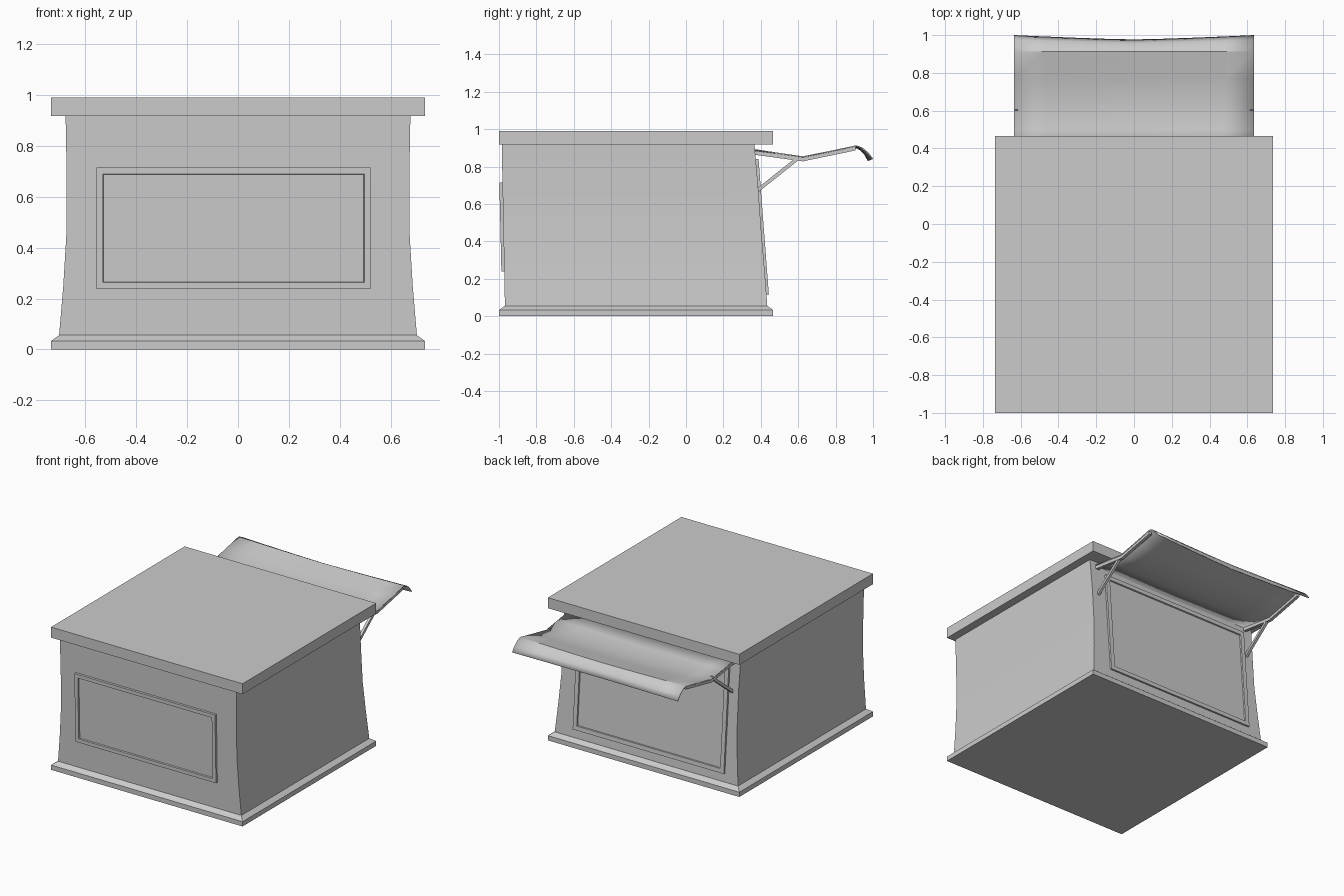
import bpy, bmesh
from mathutils import Vector

if "Cube" in bpy.data.objects:
    bpy.data.objects.remove(bpy.data.objects["Cube"])


def finish(name, bm, smooth=None):
    bmesh.ops.recalc_face_normals(bm, faces=bm.faces)
    me = bpy.data.meshes.new(name)
    bm.to_mesh(me)
    bm.free()
    ob = bpy.data.objects.new(name, me)
    bpy.context.collection.objects.link(ob)
    if smooth:
        bpy.ops.object.select_all(action='DESELECT')
        ob.select_set(True)
        bpy.context.view_layer.objects.active = ob
        bpy.ops.object.shade_smooth_by_angle(angle=smooth)
    return ob


def loft(name, levels, smooth=None):
    """Stack rectangles given as (half width, front y, back y, z)."""
    bm = bmesh.new()
    rings = [[bm.verts.new(p) for p in ((-w, f, z), (w, f, z), (w, b, z), (-w, b, z))]
             for w, f, b, z in levels]
    for lo, hi in zip(rings, rings[1:]):
        for i in range(4):
            j = (i + 1) % 4
            bm.faces.new((lo[i], lo[j], hi[j], hi[i]))
    bm.faces.new(rings[0])
    bm.faces.new(rings[-1])
    return finish(name, bm, smooth)


def framed_panel(name, x0, x1, z0, z1, y_low, y_high, depth, rim, recess):
    """Slanted slab lying on a wall, with a raised rim round a sunken middle."""
    bm = bmesh.new()
    outer = [bm.verts.new(p) for p in
             ((x0, y_low, z0), (x1, y_low, z0), (x1, y_high, z1), (x0, y_high, z1))]
    inner = [bm.verts.new(v.co + Vector((0, depth, 0))) for v in outer]
    face = bm.faces.new(outer)
    bm.faces.new(inner)
    for i in range(4):
        j = (i + 1) % 4
        bm.faces.new((outer[i], outer[j], inner[j], inner[i]))
    bmesh.ops.recalc_face_normals(bm, faces=bm.faces)
    bmesh.ops.inset_individual(bm, faces=[face], thickness=rim)
    bmesh.ops.inset_individual(bm, faces=[face], thickness=0.003, depth=-recess)
    return finish(name, bm)


def strip(name, x, half, profile, thick):
    """Flat bar following a (y, z) path; thickness hangs below the path."""
    bm = bmesh.new()
    rings = [[bm.verts.new((x + sx * half, y, z + dz))
              for sx, dz in ((-1, 0), (1, 0), (1, -thick), (-1, -thick))] for y, z in profile]
    for a, b in zip(rings, rings[1:]):
        for i in range(4):
            j = (i + 1) % 4
            bm.faces.new((a[i], a[j], b[j], b[i]))
    bm.faces.new(rings[0])
    bm.faces.new(rings[-1])
    return finish(name, bm)


# Plinth, flared body and roof slab
loft("plinth", [(0.735, -1, 0.465, 0), (0.735, -1, 0.465, 0.033), (0.703, -0.968, 0.435, 0.056)])
loft("body", [(0.704, -0.968, 0.435, 0.05), (0.687, -0.972, 0.42, 0.25),
              (0.675, -0.976, 0.403, 0.45), (0.674, -0.981, 0.385, 0.70),
              (0.678, -0.985, 0.366, 0.92)], 0.5)
loft("roof", [(0.735, -1, 0.465, 0.917), (0.735, -1, 0.465, 0.99)])

# Framed panels on front and back
framed_panel("front_panel", -0.557, 0.522, 0.238, 0.715, -0.987, -0.998, 0.03, 0.036, 0.010)
framed_panel("back_panel", -0.60, 0.56, 0.115, 0.84, 0.443, 0.388, -0.03, 0.042, 0.009)

# Awning sheet, sagging slightly in the middle
W = 0.635
sheet = [(0.37, 0.893), (0.50, 0.873), (0.625, 0.855), (0.77, 0.884), (0.912, 0.914),
         (0.945, 0.900), (0.975, 0.875), (1.0, 0.842)]
bm = bmesh.new()
cols = 9
rows = []
for k, (y, z) in enumerate(sheet):
    lip = max(0, k - 4) / 3
    row = []
    for c in range(cols):
        x = -W + 2 * W * c / (cols - 1)
        sag = 1 - abs(x / W) ** 1.3
        row.append(bm.verts.new((x, y - 0.023 * lip * sag, z - 0.010 * sag)))
    rows.append(row)
for a, b in zip(rows, rows[1:]):
    for c in range(cols - 1):
        bm.faces.new((a[c], a[c + 1], b[c + 1], b[c]))
awning = finish("awning", bm, 0.6)
solid = awning.modifiers.new("thickness", 'SOLIDIFY')
solid.thickness = 0.006
# keep the sheet's outer face where it was drawn
solid.offset = -1 if awning.data.polygons[0].normal.z > 0 else 1

# Side arms under the awning and diagonal struts to the wall
for side, s in (("left", -1), ("right", 1)):
    strip(side + "_awning_arm", s * 0.622, 0.011,
          [(0.36, 0.886), (0.625, 0.850), (0.905, 0.908)], 0.022)
    strip(side + "_strut", s * 0.622, 0.009, [(0.385, 0.687), (0.605, 0.862)], 0.025)
